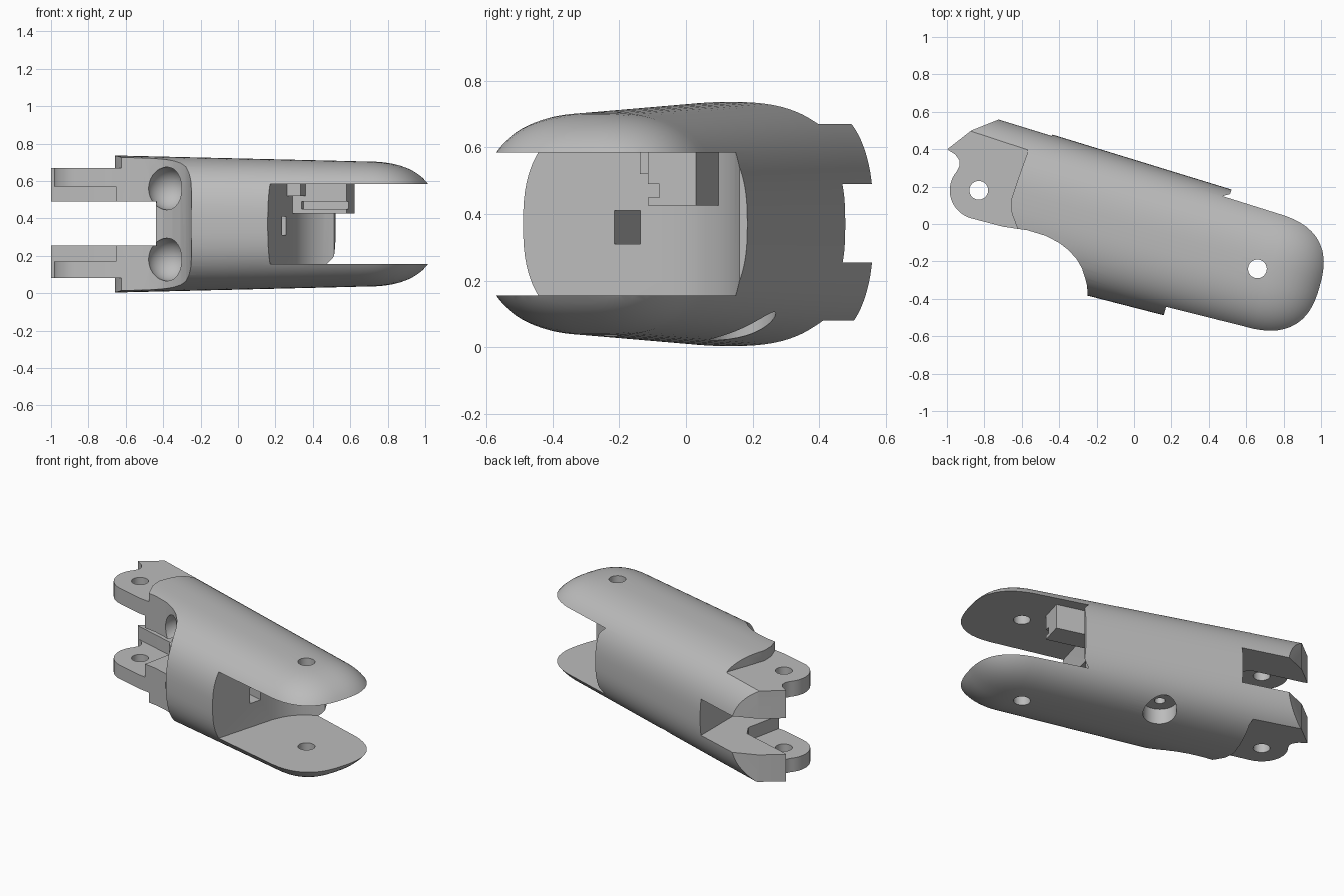
import bpy, bmesh, math
from mathutils import Matrix, Vector

cube = bpy.data.objects.get("Cube")
if cube:
    bpy.data.objects.remove(cube, do_unlink=True)

# The link is built along its own u axis, with the fork hinge at u = 0
MID = 0.37
LENGTH = 1.548          # distance between the two hinge pins
POWER = 2.6             # squareness of the rounded section
PLACE = Matrix.Translation((0.66, -0.24, 0)) @ Matrix.Rotation(math.radians(-15.75), 4, 'Z')

grey = bpy.data.materials.new("plain_grey")
grey.use_nodes = True
grey.diffuse_color = (0.5, 0.5, 0.5, 1)
grey.node_tree.nodes["Principled BSDF"].inputs["Base Color"].default_value = (0.5, 0.5, 0.5, 1)


def finish(bm, name):
    bmesh.ops.recalc_face_normals(bm, faces=bm.faces[:])
    mesh = bpy.data.meshes.new(name)
    bm.to_mesh(mesh)
    bm.free()
    mesh.materials.append(grey)
    obj = bpy.data.objects.new(name, mesh)
    bpy.context.collection.objects.link(obj)
    return obj


def prism(name, outline, low, high):
    bm = bmesh.new()
    face = bm.faces.new([bm.verts.new((u, v, low)) for u, v in outline])
    up = bmesh.ops.extrude_face_region(bm, geom=[face])["geom"]
    for item in up:
        if isinstance(item, bmesh.types.BMVert):
            item.co.z = high
    return finish(bm, name)


def box(name, u0, u1, v0, v1, low, high):
    return prism(name, [(u0, v0), (u1, v0), (u1, v1), (u0, v1)], low, high)


def arc(u, v, radius, start, end, steps):
    angles = [math.radians(start + (end - start) * i / steps) for i in range(steps + 1)]
    return [(u + radius * math.cos(a), v + radius * math.sin(a)) for a in angles]


def cylinder(name, u, v, radius, low, high):
    return prism(name, arc(u, v, radius, 0, 352.5, 47), low, high)


def ball(name, centre, radius):
    bm = bmesh.new()
    bmesh.ops.create_uvsphere(bm, u_segments=32, v_segments=20, radius=radius,
                              matrix=Matrix.Translation(centre))
    return finish(bm, name)


def combine(target, tool, operation='DIFFERENCE'):
    mod = target.modifiers.new("cut", 'BOOLEAN')
    mod.operation = operation
    mod.solver = 'EXACT'
    mod.object = tool
    bpy.context.view_layer.objects.active = target
    bpy.ops.object.modifier_apply(modifier=mod.name)
    bpy.data.objects.remove(tool, do_unlink=True)


def curve_power(value):
    return math.copysign(abs(value) ** (2 / POWER), value)


# Rounded, slightly tapering body with a domed fork end
bm = bmesh.new()
stations = [-1.9 + 1.9 * i / 8 for i in range(9)]
stations += [0.4 * math.sin(math.pi / 2 * i / 16) ** (2 / POWER) for i in range(1, 16)]
rings = []
for u in stations:
    wide = 0.365 - 0.023 * min(u, 0)
    tall = 0.335 - 0.023 * min(u, 0)
    size = (1 - (max(u, 0) / 0.4) ** POWER) ** (1 / POWER)
    ring = []
    for i in range(96):
        a = math.tau * i / 96
        ring.append(bm.verts.new((u, wide * size * curve_power(math.cos(a)),
                                  MID + tall * size * curve_power(math.sin(a)))))
    rings.append(ring)
for near, far in zip(rings, rings[1:]):
    for i in range(96):
        j = (i + 1) % 96
        bm.faces.new((near[i], near[j], far[j], far[i]))
bm.faces.new(rings[0])
tip = bm.verts.new((0.4, 0, MID))
for i in range(96):
    bm.faces.new((rings[-1][i], rings[-1][(i + 1) % 96], tip))
body = finish(bm, "finger_link_body")

# Plan outline: angled rear lip, curved relief on one side, round hinge ear
outline = [(-1.77, 0.165), (-1.673, 0.297), (-1.526, 0.41), (-1.3, 0.5), (0.6, 0.5),
           (0.6, -0.5), (-0.835, -0.5), (-0.838, -0.375), (-0.852, -0.335), (-0.875, -0.295),
           (-0.905, -0.25), (-0.945, -0.212), (-1.0, -0.177), (-1.06, -0.153),
           (-1.14, -0.137), (-1.241, -0.135), (-1.369, -0.152)]
outline += arc(-LENGTH, 0, 0.155, -90, -205, 18)
outline += [(-1.682, 0.1), (-1.69, 0.125), (-1.72, 0.15)]
combine(body, prism("plan_limit", outline, -0.2, 1), 'INTERSECT')

# Fork opening between the two domed plates
opening = [(-0.415, -0.6), (-0.415, 0.08), (-0.405, 0.15), (-0.385, 0.21), (-0.35, 0.265),
           (-0.3, 0.315), (-0.25, 0.345), (-0.23, 0.6), (0.7, 0.6), (0.7, -0.6)]
combine(body, prism("fork_opening", opening, 0.155, 0.585))

# Recessed outer faces of the hinge ears, above and below
recess = [(-2, 0.31), (-1.39, 0.305), (-1.36, 0.29), (-1.352, 0.26), (-1.362, 0.12),
          (-1.368, 0), (-1.345, -0.07), (-1.29, -0.145), (-1.24, -0.3), (-2, -0.3)]
combine(body, prism("upper_recess", recess, 0.67, 1))
combine(body, prism("lower_recess", recess, -0.3, 0.08))

# Hinge slot, with a wider clearance between the round ears
slot = [(-2, 0.6), (-1.265, 0.6), (-1.25, 0.39), (-1.12, -0.07), (-1.0, -0.5), (-2, -0.5)]
combine(body, prism("hinge_slot", slot, 0.255, 0.49))
clearance = [(-2, 0.16), (-1.4, 0.16), (-1.34, 0.1), (-1.3, -0.5), (-2, -0.5)]
combine(body, prism("ear_clearance", clearance, 0.17, 0.57))

# Scooped cord pockets and the square cord tunnel
for z in (0.18, 0.56):
    combine(body, ball("pocket", (-1.03, -0.15, z), 0.115))
combine(body, box("cord_tunnel", -1.3, -0.3, -0.09, -0.01, 0.31, 0.41))

# Pin holes at both hinges, and the screw recess underneath
for u in (-LENGTH, 0):
    combine(body, cylinder("pin_hole", u, 0, 0.05, -0.2, 1))
combine(body, cylinder("screw_recess", -0.8, 0.2, 0.1, -0.2, 0.12))
combine(body, cylinder("screw_hole", -0.8, 0.2, 0.032, 0.1, 0.3))

# Stop block under the upper plate, with a cord groove and a small side step
block = box("stop_block", -0.43, -0.11, 0.1, 0.25, 0.425, 0.6)
combine(block, box("cord_groove", -0.36, 0, 0.05, 0.135, 0.45, 0.49))
step = box("stop_step", -0.43, -0.34, 0.01, 0.11, 0.52, 0.6)

for obj in (body, block, step):
    obj.data.transform(PLACE)
    bpy.ops.object.select_all(action='DESELECT')
    obj.select_set(True)
    bpy.context.view_layer.objects.active = obj
    bpy.ops.object.shade_smooth_by_angle(angle=math.radians(30))
